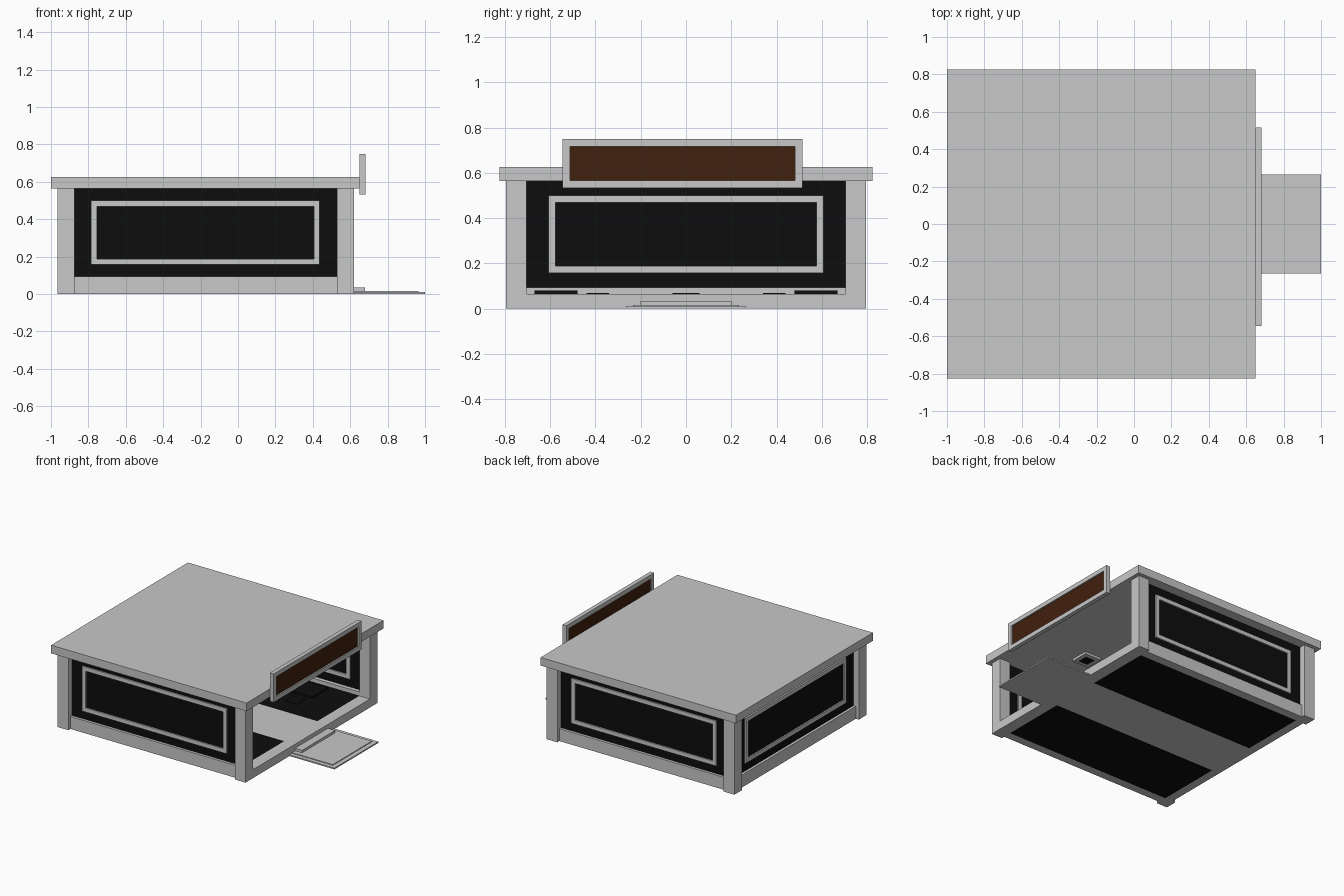
import bpy

if "Cube" in bpy.data.objects:
    bpy.data.objects.remove(bpy.data.objects["Cube"])


def material(name, color):
    m = bpy.data.materials.new(name)
    m.diffuse_color = (*color, 1)
    m.use_nodes = True
    m.node_tree.nodes["Principled BSDF"].inputs["Base Color"].default_value = m.diffuse_color
    return m


GREY = material("light_grey", (0.58, 0.58, 0.58))
BLACK = material("black", (0.004, 0.004, 0.004))
BROWN = material("dark_brown", (0.053, 0.015, 0.004))


def box(name, x, y, z, mat=GREY):
    """Box from (min, max) ranges on each axis."""
    lo, hi = zip(*(sorted(r) for r in (x, y, z)))
    verts = [(a, b, c) for a in (lo[0], hi[0]) for b in (lo[1], hi[1]) for c in (lo[2], hi[2])]
    faces = [(0, 1, 3, 2), (4, 6, 7, 5), (0, 4, 5, 1), (2, 3, 7, 6), (0, 2, 6, 4), (1, 5, 7, 3)]
    me = bpy.data.meshes.new(name)
    me.from_pydata(verts, [], faces)
    me.materials.append(mat)
    ob = bpy.data.objects.new(name, me)
    bpy.context.collection.objects.link(ob)
    return ob


def frame(name, axis, depth, span, z, w):
    """Rectangular frame of four bars; axis is the direction it runs along."""
    (a, b), (c, d) = span, z
    bars = [((a, b), (c, c + w)), ((a, b), (d - w, d)),
            ((a, a + w), (c + w, d - w)), ((b - w, b), (c + w, d - w))]
    for s, zz in bars:
        box(name, *((s, depth) if axis == "x" else (depth, s)), zz)


# Roof slab
box("roof", (-1, 0.65), (-0.825, 0.825), (0.565, 0.627))

# Corner posts
for x in ((-0.965, -0.875), (0.53, 0.62)):
    for s in (-1, 1):
        box("corner_post", x, (s * 0.705, s * 0.795), (0, 0.565))

# Front and back walls: base beam, black panel, raised frame
for s, side in ((-1, "front"), (1, "back")):
    box(side + "_beam", (-0.875, 0.53), (s * 0.705, s * 0.77), (0, 0.095))
    box(side + "_panel", (-0.875, 0.53), (s * 0.735, s * 0.75), (0.095, 0.565), BLACK)
    frame(side + "_window_frame", "x", (s * 0.725, s * 0.76), (-0.785, 0.437), (0.157, 0.5), 0.031)

# Left wall
box("left_beam", (-0.94, -0.875), (-0.705, 0.705), (0, 0.095))
box("left_panel", (-0.92, -0.905), (-0.705, 0.705), (0.095, 0.565), BLACK)
frame("left_window_frame", "y", (-0.93, -0.895), (-0.607, 0.607), (0.157, 0.5), 0.031)

# Floor: grey aisle, black sides, grey sills at the open side
box("aisle", (-0.875, 0.62), (-0.2, 0.2), (0, 0.065))
box("aisle_plate", (-0.29, -0.17), (-0.06, 0.06), (0.065, 0.069), BLACK)
for s in (-1, 1):
    box("side_floor", (-0.875, 0.53), (s * 0.2, s * 0.705), (0, 0.065), BLACK)
    box("sill", (0.53, 0.62), (s * 0.2, s * 0.705), (0, 0.065))
    # Low black plates on the floor, and ceiling lights
    for x in (0.16, -0.5):
        box("large_floor_plate", (x - 0.09, x + 0.13), (s * 0.48, s * 0.67), (0.065, 0.08), BLACK)
        box("small_floor_plate", (x, x + 0.1), (s * 0.34, s * 0.44), (0.065, 0.07), BLACK)
        y = s * 0.32
        box("ceiling_light", (x - 0.07, x + 0.07), (y - 0.07, y + 0.07), (0.547, 0.565))
        box("ceiling_light_lens", (x - 0.037, x + 0.037), (y - 0.037, y + 0.037), (0.544, 0.547), BLACK)

# Entrance step and two-layer landing
box("step", (0.62, 0.68), (-0.2, 0.2), (0, 0.035))
box("landing", (0.62, 1), (-0.265, 0.265), (0, 0.01))
box("landing_top", (0.62, 0.965), (-0.235, 0.235), (0.01, 0.016))

# Sign board over the entrance
frame("sign_frame", "y", (0.65, 0.682), (-0.545, 0.515), (0.533, 0.75), 0.033)
box("sign_panel", (0.66, 0.672), (-0.512, 0.482), (0.566, 0.717), BROWN)
